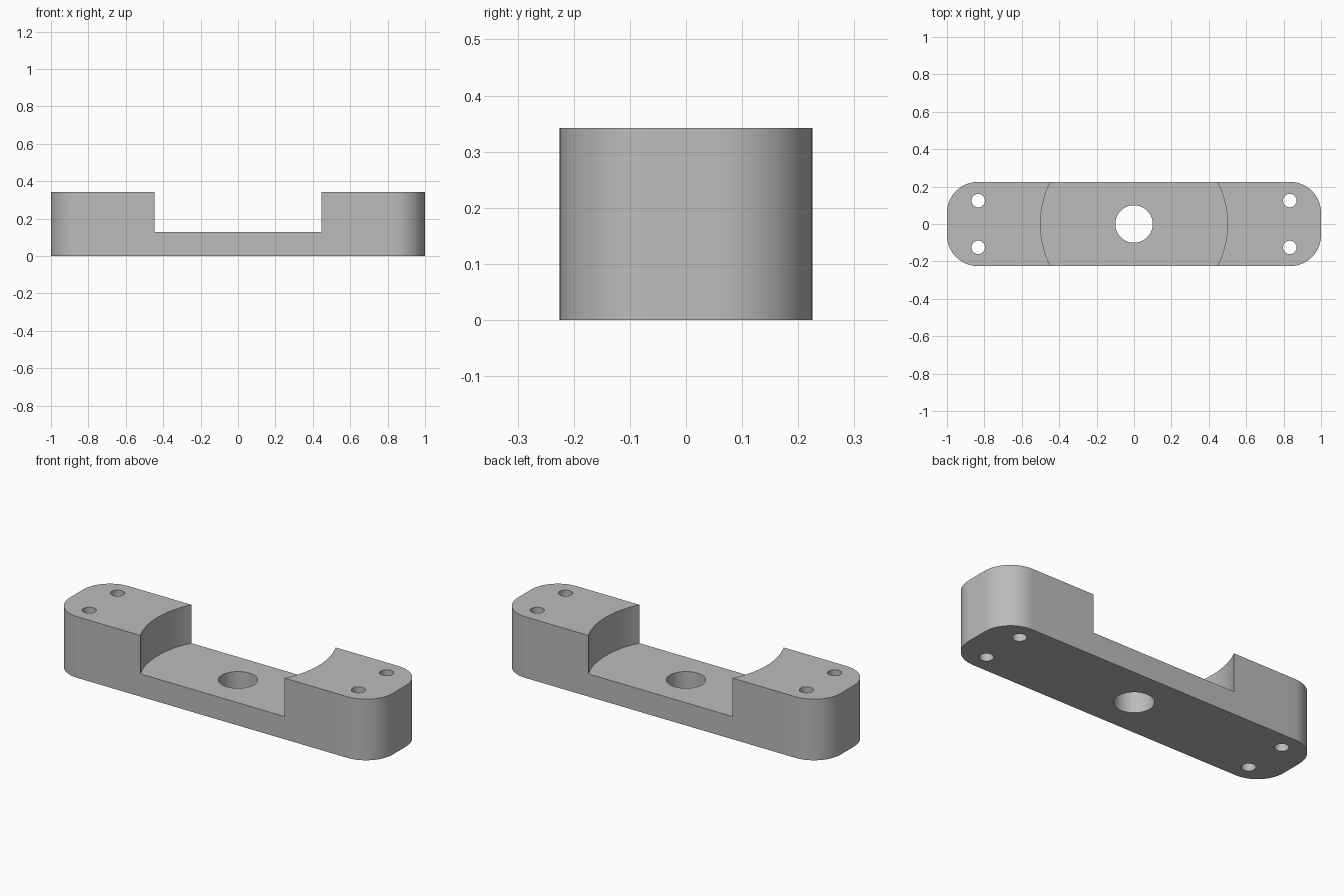
import bpy
import bmesh
import math

cube = bpy.data.objects.get("Cube")
if cube:
    bpy.data.objects.remove(cube, do_unlink=True)

HALF_WIDTH = 0.225
HEIGHT = 0.342
FLOOR = 0.127

# Plain grey material
grey = bpy.data.materials.new("plain grey")
grey.use_nodes = True
colour = (0.5, 0.5, 0.5, 1)
grey.diffuse_color = colour
grey.node_tree.nodes["Principled BSDF"].inputs["Base Color"].default_value = colour


def add_object(name, bm):
    mesh = bpy.data.meshes.new(name)
    bm.to_mesh(mesh)
    bm.free()
    obj = bpy.data.objects.new(name, mesh)
    bpy.context.collection.objects.link(obj)
    mesh.materials.append(grey)
    return obj


def make_cutter(name, x, y, radius, bottom, segments):
    bpy.ops.mesh.primitive_cylinder_add(
        vertices=segments, radius=radius, depth=1, location=(x, y, bottom + 0.5))
    cutter = bpy.context.object
    cutter.name = name
    cutter.data.materials.append(grey)
    cutter.hide_render = True
    return cutter


# Block with rounded vertical corners
bm = bmesh.new()
bmesh.ops.create_cube(bm, size=1)
bmesh.ops.scale(bm, vec=(2, 2 * HALF_WIDTH, HEIGHT), verts=bm.verts)
bmesh.ops.translate(bm, vec=(0, 0, HEIGHT / 2), verts=bm.verts)
upright = [e for e in bm.edges if abs(e.verts[0].co.z - e.verts[1].co.z) > 0.1]
bmesh.ops.bevel(bm, geom=upright, offset=0.165, segments=16,
                profile=0.5, affect='EDGES')
body = add_object("mounting_bracket", bm)

# Round recess, centre bore and four screw holes
cutters = [make_cutter("recess_cutter", 0, 0, 0.5, FLOOR, 128),
           make_cutter("bore_cutter", 0, 0, 0.1, -0.4, 64)]
for x in (-0.833, 0.833):
    for y in (-0.125, 0.125):
        cutters.append(make_cutter("screw_hole_cutter", x, y, 0.036, -0.4, 32))

bpy.ops.object.select_all(action='DESELECT')
bpy.context.view_layer.objects.active = body
body.select_set(True)
for cutter in cutters:
    cut = body.modifiers.new(cutter.name, 'BOOLEAN')
    cut.operation = 'DIFFERENCE'
    cut.solver = 'EXACT'
    cut.object = cutter
    bpy.ops.object.modifier_apply(modifier=cut.name)
for cutter in cutters:
    bpy.data.objects.remove(cutter, do_unlink=True)

# Smooth curved walls, sharp rims
bpy.ops.object.shade_smooth_by_angle(angle=math.radians(30))
